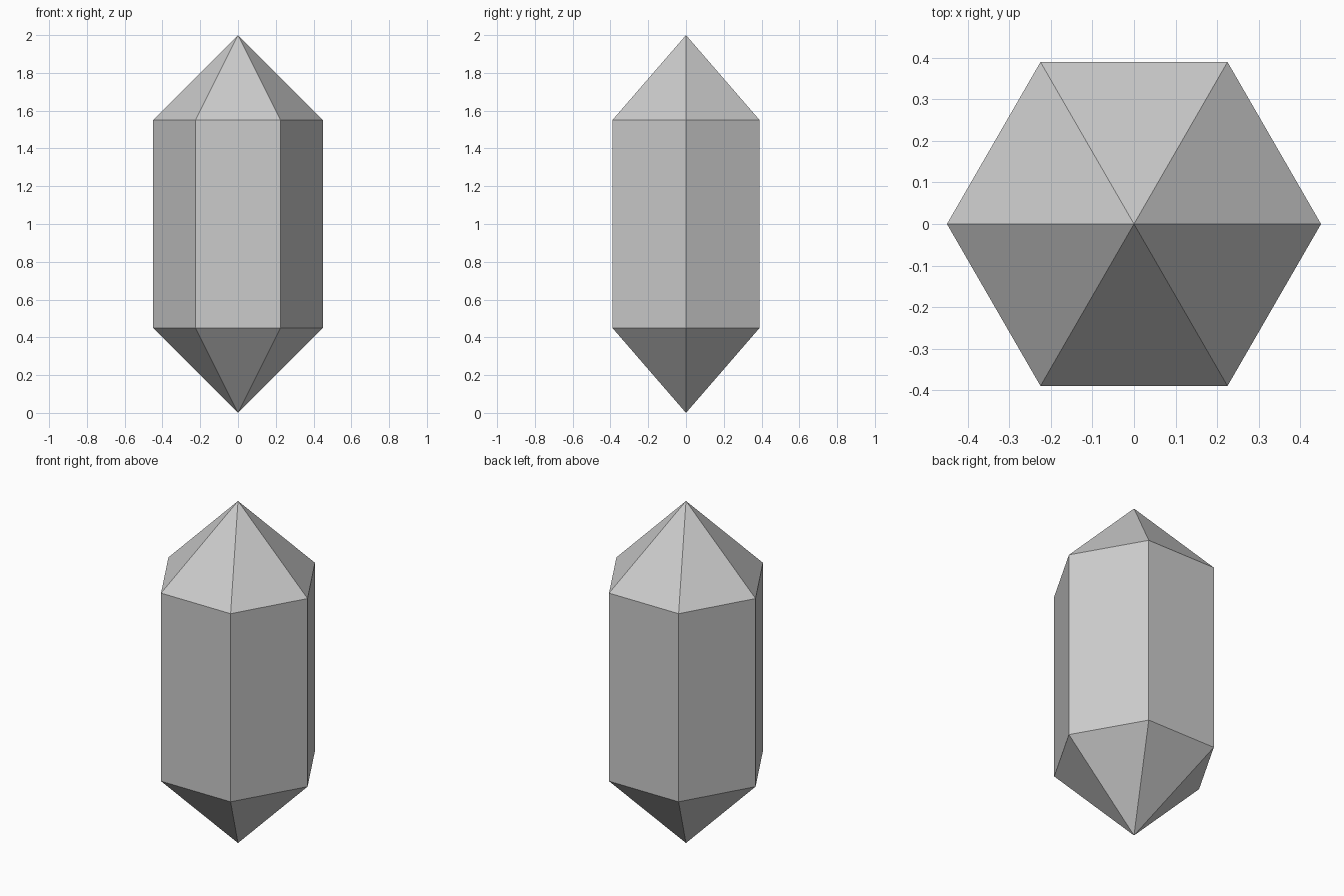
import bpy, bmesh
from math import cos, sin, tau

if "Cube" in bpy.data.objects:
    bpy.data.objects.remove(bpy.data.objects["Cube"])

SIDES, RADIUS, HEIGHT, TIP = 6, 0.45, 2.0, 0.45

bm = bmesh.new()


def ring(z):
    return [bm.verts.new((RADIUS * cos(tau * i / SIDES), RADIUS * sin(tau * i / SIDES), z))
            for i in range(SIDES)]


# Points at both ends, hexagonal rings between
bottom, top = bm.verts.new((0, 0, 0)), bm.verts.new((0, 0, HEIGHT))
low, high = ring(TIP), ring(HEIGHT - TIP)

# Lower point, prism side and upper point for each facet
for i in range(SIDES):
    j = (i + 1) % SIDES
    bm.faces.new((bottom, low[j], low[i]))
    bm.faces.new((low[i], low[j], high[j], high[i]))
    bm.faces.new((high[i], high[j], top))

mesh = bpy.data.meshes.new("crystal")
bm.to_mesh(mesh)
bm.free()
bpy.context.collection.objects.link(bpy.data.objects.new("crystal", mesh))
